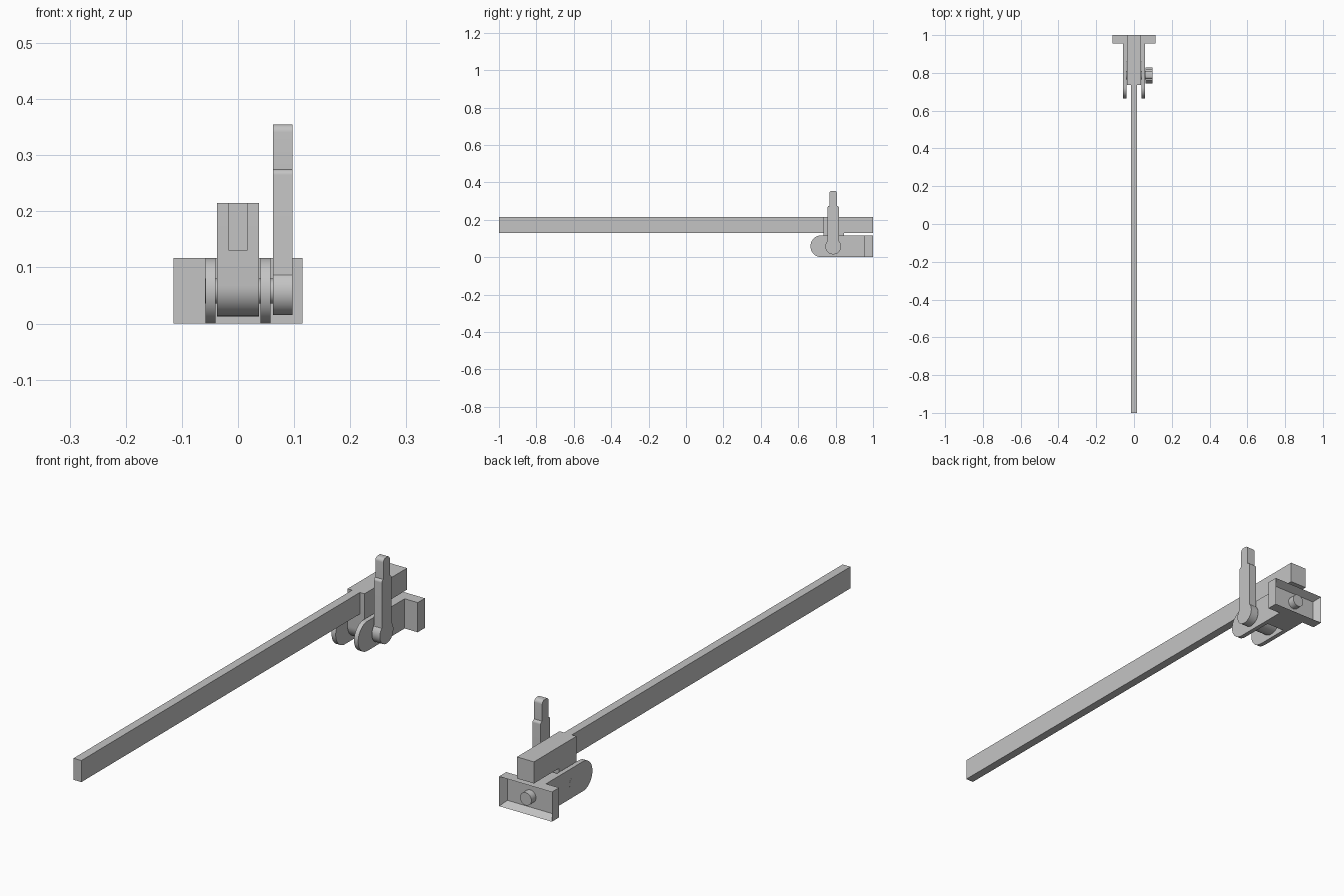
import bpy
import bmesh
from math import sin, cos, radians

if "Cube" in bpy.data.objects:
    bpy.data.objects.remove(bpy.data.objects["Cube"], do_unlink=True)

grey = bpy.data.materials.new("plain grey")
grey.use_nodes = True
grey.diffuse_color = (0.55, 0.55, 0.55, 1)
grey.node_tree.nodes["Principled BSDF"].inputs["Base Color"].default_value = grey.diffuse_color


def finish(name, bm):
    """Turn a bmesh into a named grey object with crisp edges."""
    bmesh.ops.recalc_face_normals(bm, faces=bm.faces)
    mesh = bpy.data.meshes.new(name)
    bm.to_mesh(mesh)
    bm.free()
    mesh.materials.append(grey)
    obj = bpy.data.objects.new(name, mesh)
    bpy.context.collection.objects.link(obj)
    bpy.ops.object.select_all(action="DESELECT")
    obj.select_set(True)
    bpy.context.view_layer.objects.active = obj
    bpy.ops.object.shade_smooth_by_angle(angle=radians(30))
    return obj


def arc(cy, cz, r, start, end, steps=24):
    """Points (y, z) along an arc, angles in degrees."""
    angles = [radians(start + (end - start) * i / steps) for i in range(steps + 1)]
    return [(cy + r * cos(a), cz + r * sin(a)) for a in angles]


def extrude(name, profile, x0, x1):
    """Extrude a side profile of (y, z) points from x0 to x1."""
    bm = bmesh.new()
    face = bm.faces.new([bm.verts.new((x0, y, z)) for y, z in profile])
    new = bmesh.ops.extrude_face_region(bm, geom=[face])["geom"]
    # the starting face is kept as the near cap
    moved = [g for g in new if isinstance(g, bmesh.types.BMVert)]
    bmesh.ops.translate(bm, verts=moved, vec=(x1 - x0, 0, 0))
    return finish(name, bm)


def rect(y0, y1, z0, z1):
    return [(y0, z0), (y1, z0), (y1, z1), (y0, z1)]


# Long flat bar
extrude("long_bar", rect(-1, 0.735, 0.13, 0.215), -0.017, 0.017)

# Holder block with a rounded pivot leg
block = [(0.735, 0.215)] + arc(0.79, 0.068, 0.055, 180, 360)
block += [(0.845, 0.13), (1, 0.13), (1, 0.215)]
extrude("holder_block", block, -0.037, 0.037)

# Two bracket cheeks with rounded noses, joined by a web
cheek = [(0.956, 0), (0.956, 0.117)] + arc(0.724, 0.0585, 0.0585, 90, 270)
for side, sign in (("left", 1), ("right", -1)):
    extrude(side + "_cheek", cheek, sign * 0.04, sign * 0.058)
extrude("bracket_web", rect(0.86, 0.956, 0, 0.117), -0.04, 0.04)

# Back plate with a rectangular recess
bm = bmesh.new()
bmesh.ops.create_cube(bm, size=1)
bmesh.ops.scale(bm, vec=(0.23, 0.045, 0.117), verts=bm.verts)
bmesh.ops.translate(bm, vec=(0, 0.9775, 0.0585), verts=bm.verts)
bm.normal_update()
back = [f for f in bm.faces if f.normal.y > 0.9]
inner = bmesh.ops.inset_individual(bm, faces=back, thickness=0.022)
bmesh.ops.translate(bm, vec=(0, -0.03, 0), verts=back[0].verts)
finish("back_plate", bm)

# Round bolt head in the recess
bm = bmesh.new()
bmesh.ops.create_cone(bm, cap_ends=True, segments=40, radius1=0.025,
                      radius2=0.025, depth=0.035)
for v in bm.verts:
    v.co = (v.co.x, v.co.z + 0.981, v.co.y + 0.0585)
finish("bolt_head", bm)

# Pivot axle through the cheeks
extrude("pivot_axle", arc(0.787, 0.058, 0.022, 0, 350, 35), -0.0585, 0.064)

# Lever: round hub, wide stem, narrow rounded grip
y = 0.787
lever = arc(y, 0.057, 0.042, 136, 404, 40)
lever += [(y + 0.03, 0.09)] + arc(y + 0.02, 0.265, 0.01, 0, 90, 8)
lever += arc(y + 0.006, 0.341, 0.014, 0, 90, 8)
lever += arc(y - 0.006, 0.341, 0.014, 90, 180, 8)
lever += arc(y - 0.02, 0.265, 0.01, 90, 180, 8) + [(y - 0.03, 0.09)]
extrude("lever", lever, 0.062, 0.097)
